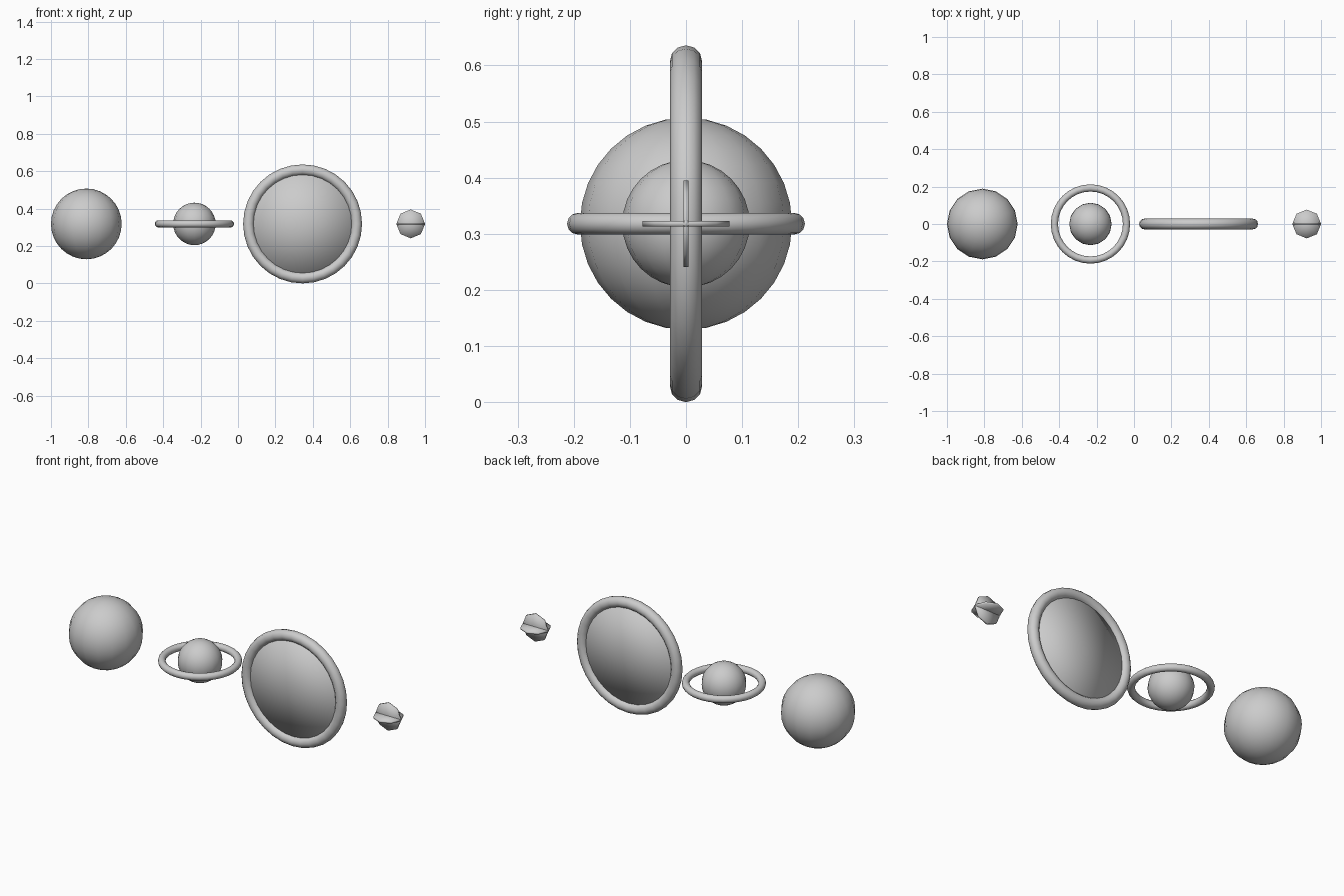
import bpy, bmesh
from math import radians

if "Cube" in bpy.data.objects:
    bpy.data.objects.remove(bpy.data.objects["Cube"])

U = 0.1927    # base unit
Z = 0.318     # common centre height
X0 = -0.811   # first item; the items are 3 units apart
TURN = (radians(90), 0, 0)


def smooth(name):
    ob = bpy.context.object
    ob.name = name
    for p in ob.data.polygons:
        p.use_smooth = True
    return ob


def slot(i):
    return (X0 + i * 3 * U, 0, Z)


def ball(name, i, r):
    bpy.ops.mesh.primitive_uv_sphere_add(segments=16, ring_count=16, radius=r, location=slot(i))
    smooth(name)


def ring(name, i, major, minor, rot=(0, 0, 0)):
    bpy.ops.mesh.primitive_torus_add(major_segments=32, minor_segments=12, major_radius=major,
                                     minor_radius=minor, location=slot(i), rotation=rot)
    smooth(name)


def disc(name, i, r, depth, sides, rot=(0, 0, 0)):
    bpy.ops.mesh.primitive_cylinder_add(vertices=sides, radius=r, depth=depth, end_fill_type='TRIFAN',
                                        location=slot(i), rotation=rot)
    smooth(name)


# plain large ball
ball("large_ball", 0, 0.189)

# small ball with a level ring round it
ball("ringed_ball", 1, 0.1135)
ring("level_ring", 1, U, 0.1 * U)

# upright hoop filled by a thin disc
ring("upright_hoop", 2, 1.5 * U, 0.15 * U, TURN)
disc("hoop_disc", 2, 1.4 * U, 0.1 * U, 32, TURN)

# two crossed eight-sided plates
disc("level_plate", 3, 0.4 * U, 0.05 * U, 8)
disc("upright_plate", 3, 0.4 * U, 0.05 * U, 8, TURN)
